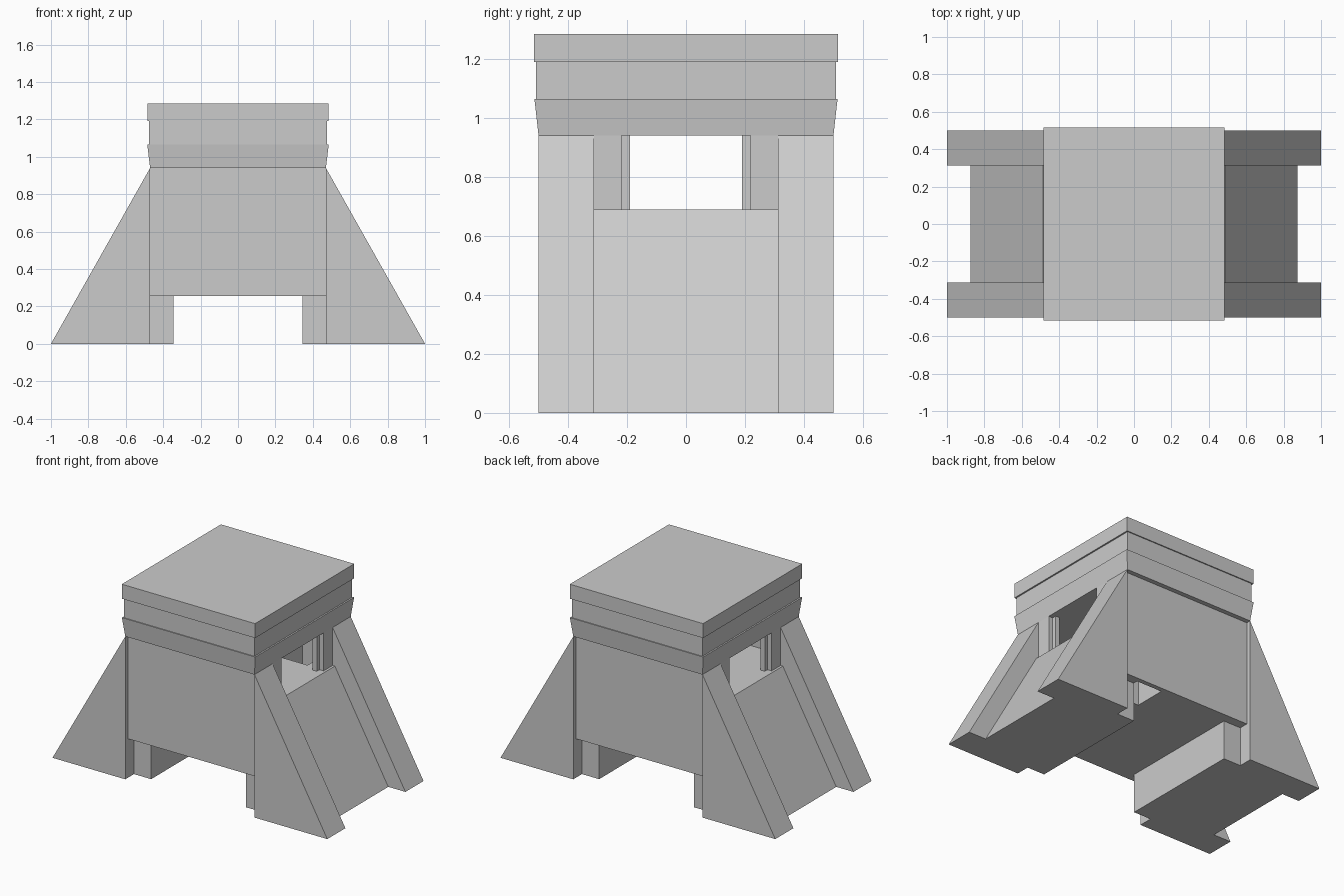
import bpy, bmesh

if "Cube" in bpy.data.objects:
    bpy.data.objects.remove(bpy.data.objects["Cube"])


def make_object(name, bm, mirror=""):
    bmesh.ops.recalc_face_normals(bm, faces=bm.faces)
    mesh = bpy.data.meshes.new(name)
    bm.to_mesh(mesh)
    bm.free()
    ob = bpy.data.objects.new(name, mesh)
    bpy.context.collection.objects.link(ob)
    if mirror:
        mod = ob.modifiers.new("Mirror", 'MIRROR')
        mod.use_axis = ["X" in mirror, "Y" in mirror, False]
        mod.use_mirror_merge = False
    return ob


def prism(name, profile, y0, y1, mirror=""):
    """Extrude an (x, z) profile along y."""
    bm = bmesh.new()
    face = bm.faces.new([bm.verts.new((x, y0, z)) for x, z in profile])
    ext = bmesh.ops.extrude_face_region(bm, geom=[face])["geom"]
    moved = [v for v in ext if isinstance(v, bmesh.types.BMVert)]
    bmesh.ops.translate(bm, verts=moved, vec=(0, y1 - y0, 0))
    return make_object(name, bm, mirror)


def box(name, x, y, z, mirror=""):
    profile = [(x[0], z[0]), (x[1], z[0]), (x[1], z[1]), (x[0], z[1])]
    return prism(name, profile, y[0], y[1], mirror)


BASE, FLOOR, EAVES = 0.255, 0.69, 0.94
HALF = 0.47          # half width of the tower body

# Four outer sloped buttresses
prism("buttress", [(HALF, 0), (1.0, 0), (HALF, EAVES)], 0.312, 0.5, "XY")

# Recessed sloped infill between each pair of buttresses
prism("sloped_infill", [(HALF, 0), (0.875, 0), (0.486, FLOOR), (HALF, FLOOR)],
      -0.312, 0.312, "X")

# Inner piers on either side of the passage
box("passage_pier", (0.345, HALF), (-0.41, 0.41), (0, BASE), "X")

# Solid lower body with a hatch shaft rising to the room
body = box("tower_body", (-HALF, HALF), (-HALF, HALF), (BASE, FLOOR))
cutter = box("hatch_cutter", (0.16, 0.345), (0.23, 0.44), (BASE - 0.1, FLOOR + 0.1))
cutter.hide_render = True
cut = body.modifiers.new("Hatch", 'BOOLEAN')
cut.operation = 'DIFFERENCE'
cut.solver = 'EXACT'
cut.object = cutter
bpy.context.view_layer.objects.active = body
bpy.ops.object.modifier_apply(modifier=cut.name)
bpy.data.objects.remove(cutter)

# Room walls, with stepped window jambs on both sides
box("room_wall", (-HALF, HALF), (0.44, HALF), (FLOOR, EAVES), "Y")
box("outer_window_jamb", (0.44, HALF), (0.218, 0.44), (FLOOR, EAVES), "XY")
box("inner_window_jamb", (0.41, 0.44), (0.19, 0.44), (FLOOR, EAVES), "XY")

# Roof block: flared cornice, neck and cap as stacked rectangular rings
rings = [(EAVES, HALF, 0.50), (1.065, 0.485, 0.514), (1.065, 0.475, 0.508),
         (1.19, 0.475, 0.508), (1.19, 0.485, 0.515), (1.285, 0.485, 0.515)]
bm = bmesh.new()
loops = [[bm.verts.new((sx * hx, sy * hy, z))
          for sx, sy in ((-1, -1), (1, -1), (1, 1), (-1, 1))]
         for z, hx, hy in rings]
for low, high in zip(loops, loops[1:]):
    for i in range(4):
        j = (i + 1) % 4
        bm.faces.new((low[i], low[j], high[j], high[i]))
bm.faces.new(loops[0][::-1])
bm.faces.new(loops[-1])
make_object("roof_block", bm)
